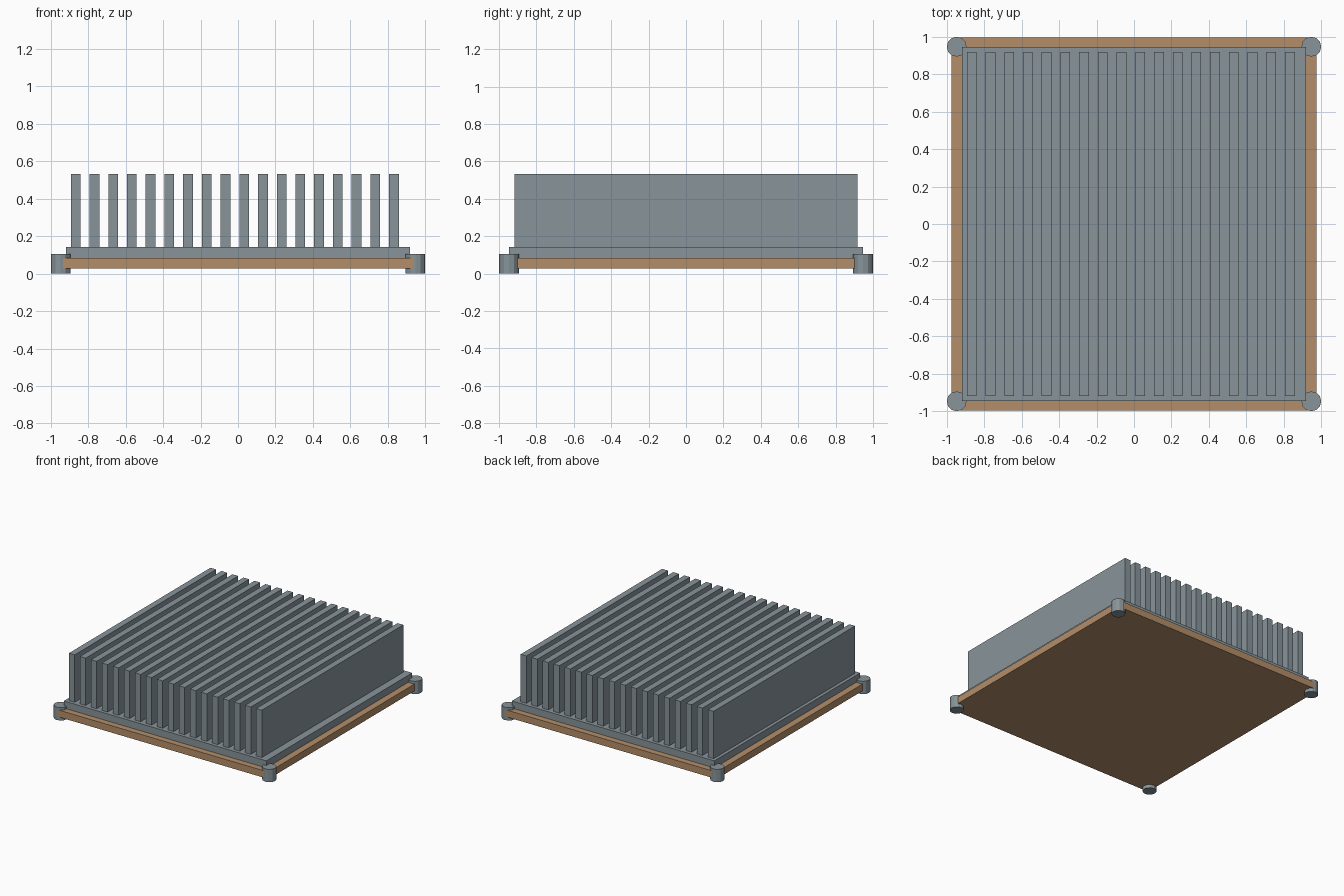
import bpy
import bmesh
from math import tau, cos, sin

cube = bpy.data.objects.get("Cube")
if cube:
    bpy.data.objects.remove(cube, do_unlink=True)


def material(name, color):
    mat = bpy.data.materials.new(name)
    mat.use_nodes = True
    mat.diffuse_color = color
    mat.node_tree.nodes["Principled BSDF"].inputs["Base Color"].default_value = color
    return mat


def prism(name, outline, bottom, top, mat):
    """Extrude a flat outline upward from bottom to top."""
    bm = bmesh.new()
    face = bm.faces.new([bm.verts.new((x, y, bottom)) for x, y in outline])
    cap = bmesh.ops.extrude_face_region(bm, geom=[face])
    verts = [v for v in cap["geom"] if isinstance(v, bmesh.types.BMVert)]
    bmesh.ops.translate(bm, verts=verts, vec=(0, 0, top - bottom))
    bmesh.ops.recalc_face_normals(bm, faces=bm.faces)
    mesh = bpy.data.meshes.new(name)
    bm.to_mesh(mesh)
    bm.free()
    mesh.materials.append(mat)
    obj = bpy.data.objects.new(name, mesh)
    bpy.context.collection.objects.link(obj)
    return obj


def rectangle(x0, x1, y):
    return [(x0, -y), (x1, -y), (x1, y), (x0, y)]


steel = material("grey steel", (0.243, 0.296, 0.323, 1))
copper = material("copper", (0.456, 0.27, 0.141, 1))

# Copper contact plate, with its corners cut off inside the pins
w, d, cut_x, cut_y = 0.975, 0.997, 0.04, 0.1
corner = [(w, d - cut_y), (w - cut_x, d)]
half = corner + [(-x, y) for x, y in reversed(corner)]
prism("contact_plate", half + [(-x, -y) for x, y in half], 0.028, 0.085, copper)

# Heat sink base
prism("sink_base", rectangle(-0.92, 0.92, 0.946), 0.085, 0.143, steel)

# Row of upright fins
for i in range(18):
    x = -0.893 + i * 0.1
    prism(f"fin_{i + 1}", rectangle(x, x + 0.052, 0.918), 0.143, 0.532, steel)

# Corner pins
radius = 0.053
circle = [(radius * cos(tau * i / 12), radius * sin(tau * i / 12)) for i in range(12)]
for side, sx in (("left", 1), ("right", -1)):
    for end, sy in (("front", -1), ("back", 1)):
        outline = [(x + sx * 0.947, y + sy * 0.947) for x, y in circle]
        prism(f"{end}_{side}_pin", outline, 0, 0.105, steel)
